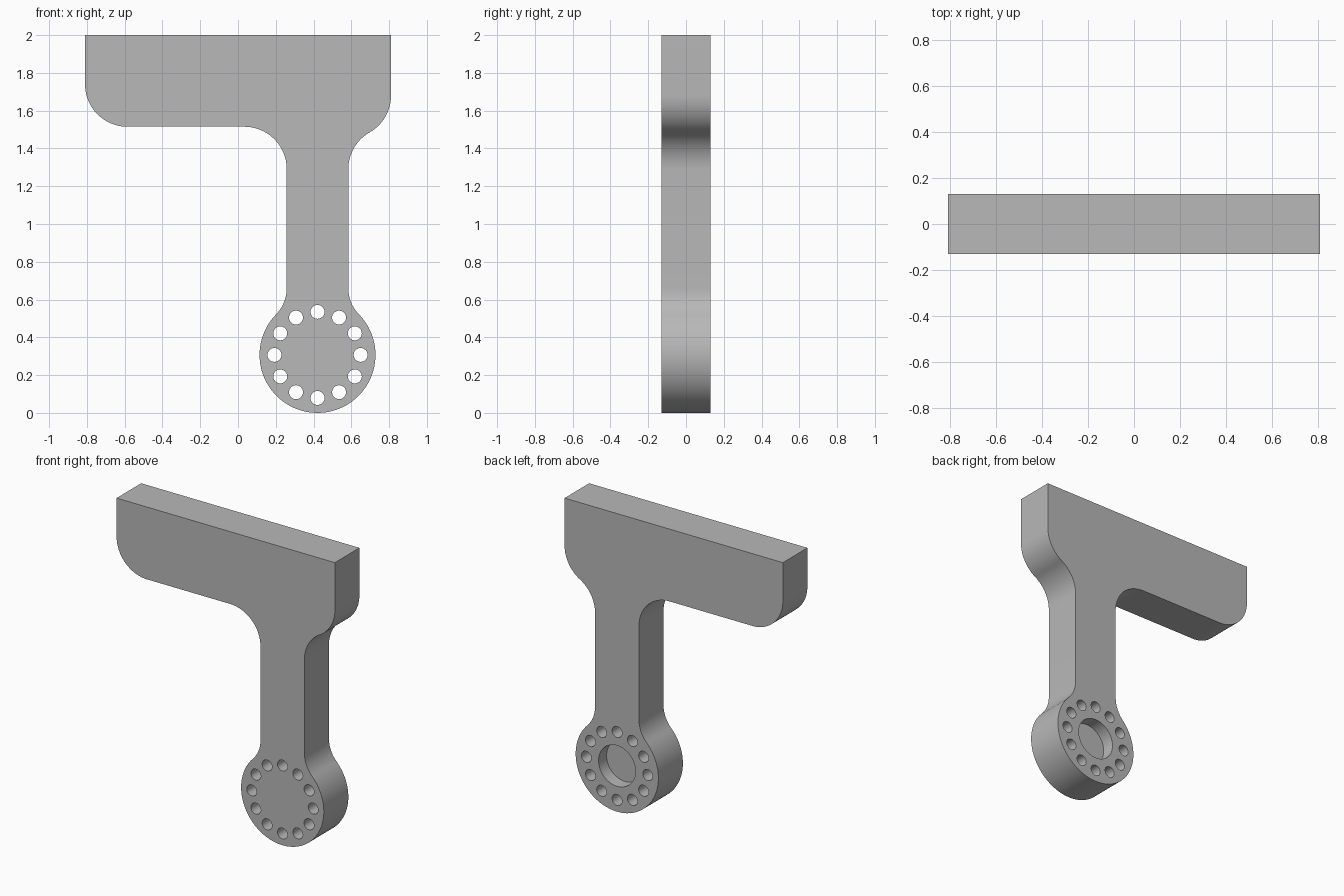
import bpy, bmesh
from math import acos, cos, sin, pi, radians, degrees, sqrt

cube = bpy.data.objects.get("Cube")
if cube:
    bpy.data.objects.remove(cube, do_unlink=True)

HALF_T = 0.13                   # half thickness
CX, CZ, R = 0.421, 0.307, 0.307  # round end
STEM = 0.163                    # half width of the stem
ROUND = 0.225                   # plate corners and upper fillets
NECK = 0.2                      # lower fillets


def arc(cx, cz, r, a0, a1, step=4):
    n = max(2, round(abs(a1 - a0) / step))
    angles = [radians(a0 + (a1 - a0) * i / n) for i in range(n + 1)]
    return [(cx + r * cos(a), cz + r * sin(a)) for a in angles]


def prism(name, points, y0, y1):
    """Extrude an x-z outline from y0 to y1."""
    clean = []
    for p in points:
        if not clean or abs(p[0] - clean[-1][0]) + abs(p[1] - clean[-1][1]) > 0.003:
            clean.append(p)
    bm = bmesh.new()
    face = bm.faces.new([bm.verts.new((x, y0, z)) for x, z in clean])
    ext = bmesh.ops.extrude_face_region(bm, geom=[face])
    moved = [v for v in ext["geom"] if isinstance(v, bmesh.types.BMVert)]
    bmesh.ops.translate(bm, verts=moved, vec=(0, y1 - y0, 0))
    bmesh.ops.recalc_face_normals(bm, faces=bm.faces)
    mesh = bpy.data.meshes.new(name)
    bm.to_mesh(mesh)
    bm.free()
    obj = bpy.data.objects.new(name, mesh)
    bpy.context.scene.collection.objects.link(obj)
    return obj


# Bracket outline: plate, stem and round end, blended by fillets
offset = STEM + NECK
neck_angle = degrees(acos(offset / (R + NECK)))
neck_z = CZ + sqrt((R + NECK) ** 2 - offset ** 2)
outline = (
    [(-0.81, 2)]
    + arc(-0.81 + ROUND, 1.515 + ROUND, ROUND, 180, 270)
    + arc(CX - STEM - ROUND, 1.29, ROUND, 90, 0)
    + arc(CX - offset, neck_z, NECK, 0, -neck_angle)
    + arc(CX, CZ, R, 180 - neck_angle, 360 + neck_angle)
    + arc(CX + offset, neck_z, NECK, 180 + neck_angle, 180)
    + arc(CX + STEM + ROUND, 1.29, ROUND, 180, 120)
    + arc(0.81 - ROUND, 1.68, ROUND, 300, 360)
    + [(0.81, 2)]
)
bracket = prism("bracket", outline, -HALF_T, HALF_T)

# Ring of through holes and a blind round recess in the back
cutters = []
for i in range(12):
    a = i * pi / 6
    circle = arc(CX + 0.228 * cos(a), CZ + 0.228 * sin(a), 0.037, 0, 345, 15)
    cutters.append(prism("bolt_hole_cutter", circle, -0.3, 0.3))
cutters.append(prism("recess_cutter", arc(CX, CZ, 0.137, 0, 352.5, 7.5), HALF_T - 0.085, 0.3))

for cutter in cutters:
    cutter.hide_render = True
    mod = bracket.modifiers.new("cut", "BOOLEAN")
    mod.operation = "DIFFERENCE"
    mod.solver = "EXACT"
    mod.object = cutter

# Bake the cuts and drop the cutters
depsgraph = bpy.context.evaluated_depsgraph_get()
final = bpy.data.meshes.new_from_object(bracket.evaluated_get(depsgraph))
bracket.modifiers.clear()
bracket.data = final
for cutter in cutters:
    bpy.data.objects.remove(cutter, do_unlink=True)

# Plain grey finish
grey = bpy.data.materials.new("plain_grey")
grey.use_nodes = True
colour = (0.48, 0.48, 0.48, 1)
grey.diffuse_color = colour
grey.node_tree.nodes["Principled BSDF"].inputs["Base Color"].default_value = colour
bracket.data.materials.clear()
bracket.data.materials.append(grey)

# Smooth the curved walls, keep the rims sharp
bpy.ops.object.select_all(action="DESELECT")
bracket.select_set(True)
bpy.context.view_layer.objects.active = bracket
bpy.ops.object.shade_smooth_by_angle(angle=radians(30))
